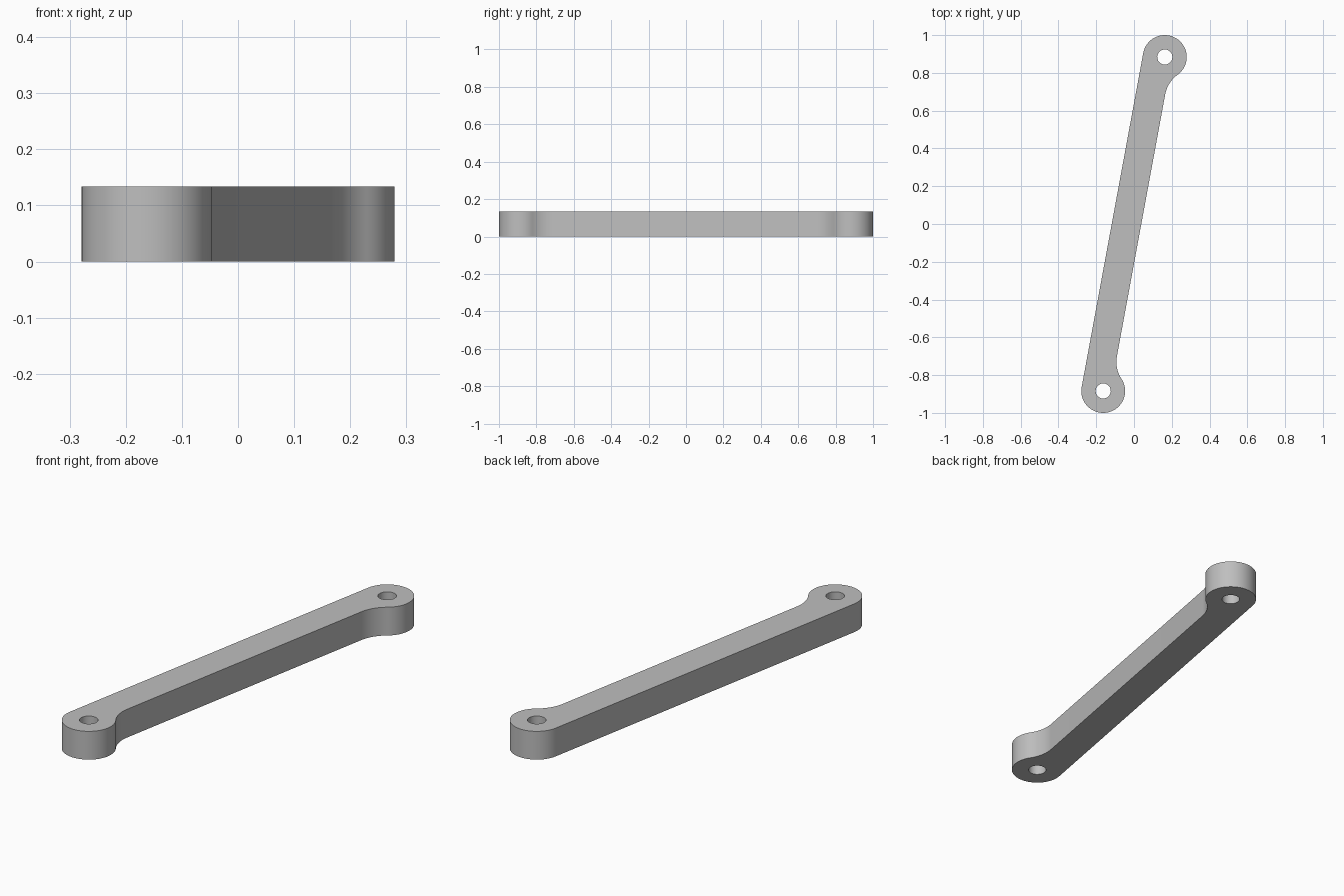
import bpy
import bmesh
from math import atan2, cos, sin, pi, sqrt
from mathutils import Matrix

cube = bpy.data.objects.get("Cube")
if cube:
    bpy.data.objects.remove(cube, do_unlink=True)

HEIGHT = 0.134
END_X, END_Y = 0.163, 0.884      # centre of one eye, the other is opposite
EYE_R, HOLE_R = 0.116, 0.04
EDGE = 0.038                     # offset of the relieved edge from the axis
FILLET_R = 0.164
HALF = sqrt(END_X ** 2 + END_Y ** 2)


def arc(cx, cy, r, start, end, steps):
    return [(cx + r * cos(start + (end - start) * i / steps),
             cy + r * sin(start + (end - start) * i / steps))
            for i in range(steps + 1)]


# Half outline along the bar axis: relieved edge at -y, straight edge at +y
reach = EYE_R + FILLET_R
drop = EDGE + FILLET_R
run = sqrt(reach ** 2 - drop ** 2)
touch = atan2(-drop, -run)
fillet = arc(HALF - run, -drop, FILLET_R, pi / 2, touch + pi, 16)
eye = arc(HALF, 0, EYE_R, touch, pi / 2, 48)
half = fillet + eye[1:]
outline = half + [(-x, y) for x, y in reversed(half)]

# Flat plate with two holes
bm = bmesh.new()


def add_loop(points):
    verts = [bm.verts.new((x, y, 0)) for x, y in points]
    return [bm.edges.new((v, verts[i - 1])) for i, v in enumerate(verts)]


edges = add_loop(outline)
for side in (-1, 1):
    edges += add_loop(arc(side * HALF, 0, HOLE_R, 0, 2 * pi, 40)[:-1])
bmesh.ops.triangle_fill(bm, edges=edges, use_beauty=True)
turn = Matrix.Rotation(atan2(END_Y, END_X), 4, "Z")
bmesh.ops.transform(bm, matrix=Matrix.Translation((0, 0, HEIGHT)) @ turn,
                    verts=bm.verts)
bm.normal_update()
for face in bm.faces:
    if face.normal.z < 0:
        face.normal_flip()

mesh = bpy.data.meshes.new("link_bar")
bm.to_mesh(mesh)
bm.free()
bar = bpy.data.objects.new("link_bar", mesh)
bpy.context.collection.objects.link(bar)

# Grey material
grey = bpy.data.materials.new("plain_grey")
grey.use_nodes = True
colour = (0.52, 0.52, 0.52, 1)
grey.diffuse_color = colour
grey.node_tree.nodes["Principled BSDF"].inputs["Base Color"].default_value = colour
mesh.materials.append(grey)

# Thickness, then smooth walls with sharp rims
bpy.ops.object.select_all(action="DESELECT")
bar.select_set(True)
bpy.context.view_layer.objects.active = bar
solid = bar.modifiers.new("thickness", "SOLIDIFY")
solid.thickness = HEIGHT
solid.offset = -1
bpy.ops.object.modifier_apply(modifier=solid.name)
bpy.ops.object.shade_smooth_by_angle(angle=pi / 6)
